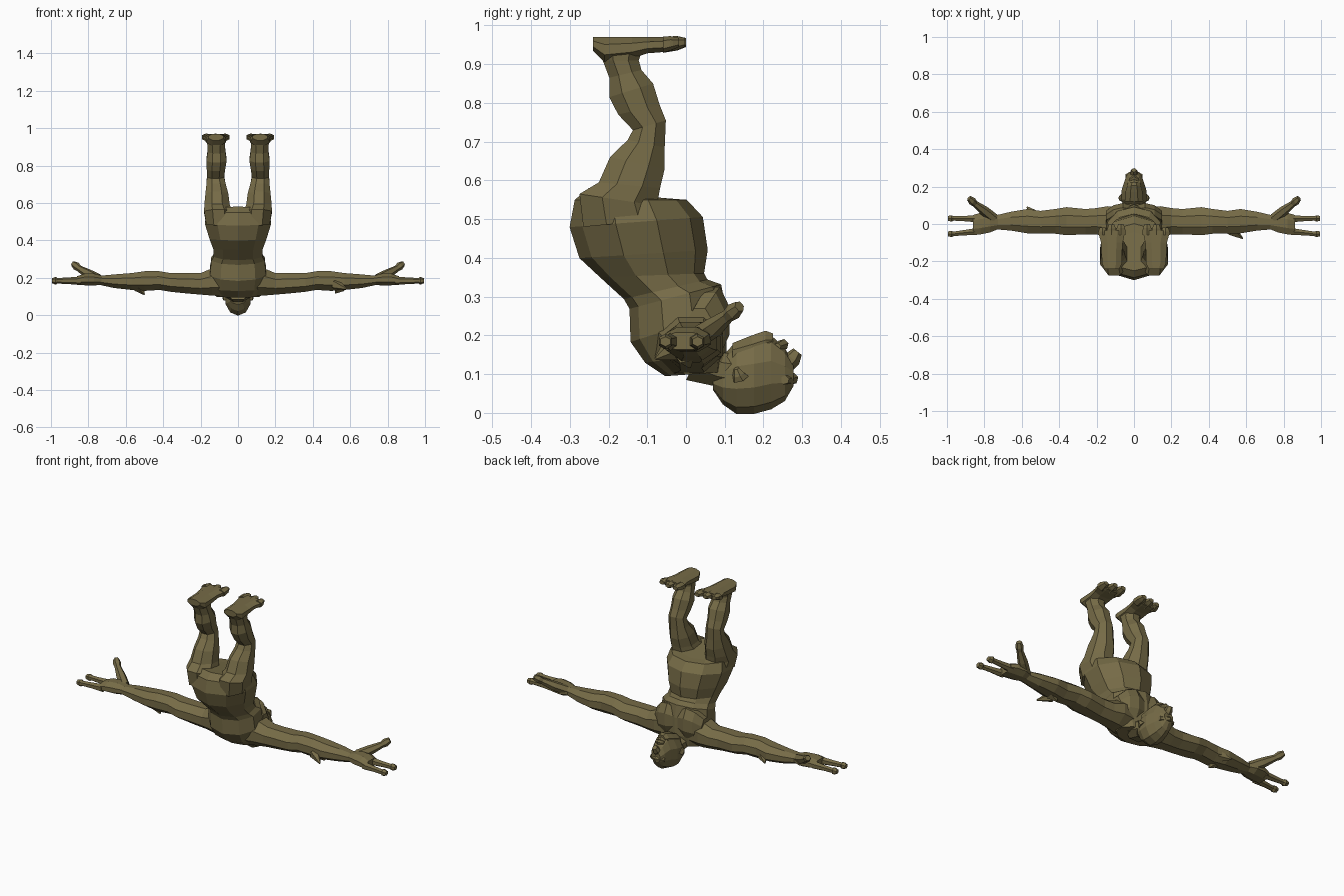
import bpy, bmesh, math
from mathutils import Vector as V

skin = bpy.data.materials.new("olive_skin")
skin.diffuse_color = (0.18, 0.147, 0.062, 1)


def loft(name, rings, n=8, mirror=False):
    """Skin rings given as (centre, half axis u, half axis v)."""
    bm = bmesh.new()
    k = 1 / math.cos(math.pi / n)
    loops = []
    for c, u, v in rings:
        angles = [2 * math.pi * (i + .5) / n for i in range(n)]
        loops.append([bm.verts.new(V(c) + V(u) * math.cos(a) * k + V(v) * math.sin(a) * k)
                      for a in angles])
    for a, b in zip(loops, loops[1:]):
        for i in range(n):
            j = (i + 1) % n
            bm.faces.new((a[i], a[j], b[j], b[i]))
    bm.faces.new(loops[0])
    bm.faces.new(loops[-1])
    bmesh.ops.recalc_face_normals(bm, faces=bm.faces)
    me = bpy.data.meshes.new(name)
    bm.to_mesh(me)
    bm.free()
    me.materials.append(skin)
    ob = bpy.data.objects.new(name, me)
    bpy.context.collection.objects.link(ob)
    if mirror:
        ob.modifiers.new("mirror", 'MIRROR').use_mirror_merge = False
    return ob


def side(cx, w, yb, zb, yf, zf):
    """Ring from a back point and a front point of the side outline."""
    return ((cx, (yb + yf) / 2, (zb + zf) / 2), (w, 0, 0), (0, (yf - yb) / 2, (zf - zb) / 2))


def along_x(x, y0, y1, z0, z1):
    return ((x, (y0 + y1) / 2, (z0 + z1) / 2), (0, (y1 - y0) / 2, 0), (0, 0, (z1 - z0) / 2))


def along_y(x, y, w, z0, z1):
    return ((x, y, (z0 + z1) / 2), (w, 0, 0), (0, 0, (z1 - z0) / 2))


def tube(name, pts, radii, n=6, mirror=False):
    d = (V(pts[-1]) - V(pts[0])).normalized()
    u = d.orthogonal().normalized()
    v = d.cross(u)
    return loft(name, [(p, u * r, v * r) for p, r in zip(pts, radii)], n, mirror)


# Torso, hips first, upside down
loft("torso", [side(0, *r) for r in [
    (.125, -.245, .58, -.05, .553), (.165, -.28, .55, -.005, .55),
    (.177, -.292, .48, .035, .505), (.152, -.267, .40, .048, .42),
    (.132, -.215, .35, .04, .36), (.13, -.155, .295, .05, .343),
    (.143, -.14, .27, .085, .33), (.15, -.137, .185, .098, .26),
    (.14, -.10, .13, .1, .16), (.115, -.05, .095, .09, .105)]], 10)
# Chest plates
loft("chest_muscle", [along_x(*r) for r in [
    (.006, .03, .098, .17, .30), (.06, .03, .112, .15, .325),
    (.11, .02, .10, .15, .31), (.15, .0, .07, .15, .27)]], 8, True)
# Neck
loft("neck", [side(0, .075, .0, .085, .06, .2), side(0, .06, .07, .07, .1, .155),
              side(0, .055, .11, .06, .15, .15)])

# Head with chin raised
loft("head", [along_y(0, *r) for r in [
    (.07, .04, .06, .105), (.095, .056, .025, .145), (.13, .068, .002, .18),
    (.175, .068, .002, .19), (.22, .054, .014, .195), (.255, .042, .034, .165),
    (.277, .028, .07, .125)]], 10)
loft("jaw", [along_y(0, *r) for r in [
    (.12, .05, .12, .18), (.17, .046, .12, .20), (.205, .036, .13, .212), (.225, .024, .15, .205)]], 8)
tube("nose", [(0, .25, .11), (0, .275, .14), (0, .288, .158)], [.016, .019, .012])
tube("lips", [(-.026, .235, .17), (0, .25, .176), (.026, .235, .17)], [.009, .013, .009])
tube("brow", [(-.045, .255, .085), (0, .274, .088), (.045, .255, .085)], [.01, .014, .01])
tube("ear", [(.06, .14, .09), (.069, .135, .10), (.073, .13, .115)], [.02, .014, .006], 6, True)

# Arms
loft("arm", [along_x(*r) for r in [
    (.06, -.09, .085, .10, .26), (.14, -.07, .095, .105, .25), (.20, -.055, .085, .11, .225),
    (.26, -.055, .08, .115, .225), (.36, -.06, .09, .125, .225), (.42, -.052, .08, .135, .235),
    (.50, -.05, .07, .13, .235), (.57, -.05, .08, .135, .225), (.66, -.035, .065, .145, .218),
    (.745, -.028, .045, .163, .21)]], 8, True)
# Hands with two fingers and a thumb
loft("palm", [along_x(*r) for r in [
    (.72, -.025, .045, .165, .21), (.77, -.045, .065, .158, .222),
    (.82, -.055, .06, .16, .222), (.86, -.058, .048, .163, .208)]], 8, True)
for name, y0, y1 in (("front_finger", .028, .03), ("back_finger", -.04, -.053)):
    loft(name, [along_x(x, y - r, y + r, .184 - h, .184 + h)
                for x, y, r, h in [(.84, y0, .019, .02), (.91, (y0 + y1) / 2, .014, .015),
                                   (.965, y1, .012, .013), (.975, y1, .017, .018),
                                   (.995, y1, .013, .011)]], 6, True)
tube("thumb", [(.75, .03, .195), (.80, .07, .22), (.85, .108, .25), (.865, .122, .262),
               (.882, .138, .275)], [.024, .023, .015, .019, .013], 6, True)

# Small elbow spikes, different on each arm
for i, (a, b) in enumerate([((.52, -.035, .165), (.582, -.078, .14)),
                            ((.55, 0, .15), (.52, .01, .118)),
                            ((-.53, .05, .165), (-.572, .092, .145)),
                            ((-.53, 0, .15), (-.50, 0, .11))]):
    tube("elbow_spike_%d" % i, [a, b], [.025, .003], 5)

# Legs pointing up
loft("leg", [side(*r) for r in [
    (.10, .07, -.265, .48, -.06, .50), (.105, .076, -.275, .565, -.075, .535),
    (.112, .068, -.225, .595, -.067, .58), (.113, .061, -.196, .66, -.055, .63),
    (.117, .052, -.15, .705, -.055, .685), (.12, .046, -.137, .73, -.052, .755),
    (.118, .049, -.175, .77, -.068, .795), (.115, .054, -.198, .815, -.085, .85),
    (.115, .048, -.198, .865, -.115, .885), (.117, .047, -.215, .91, -.122, .91),
    (.118, .05, -.225, .945, -.11, .945)]], 8, True)
# Feet, soles up, with three toes
loft("foot", [along_y(*r) for r in [
    (.118, -.24, .04, .935, .97), (.118, -.21, .054, .905, .97), (.118, -.14, .055, .915, .97),
    (.118, -.10, .058, .928, .97), (.12, -.05, .07, .932, .97), (.12, -.035, .07, .936, .97)]], 8, True)
for name, x, end in (("inner_toe", .07, .0), ("middle_toe", .12, -.003), ("outer_toe", .168, -.018)):
    loft(name, [along_y(x, -.06, .024, .932, .968), along_y(x, end - .022, .023, .938, .97),
                along_y(x, end, .014, .946, .966)], 6, True)
